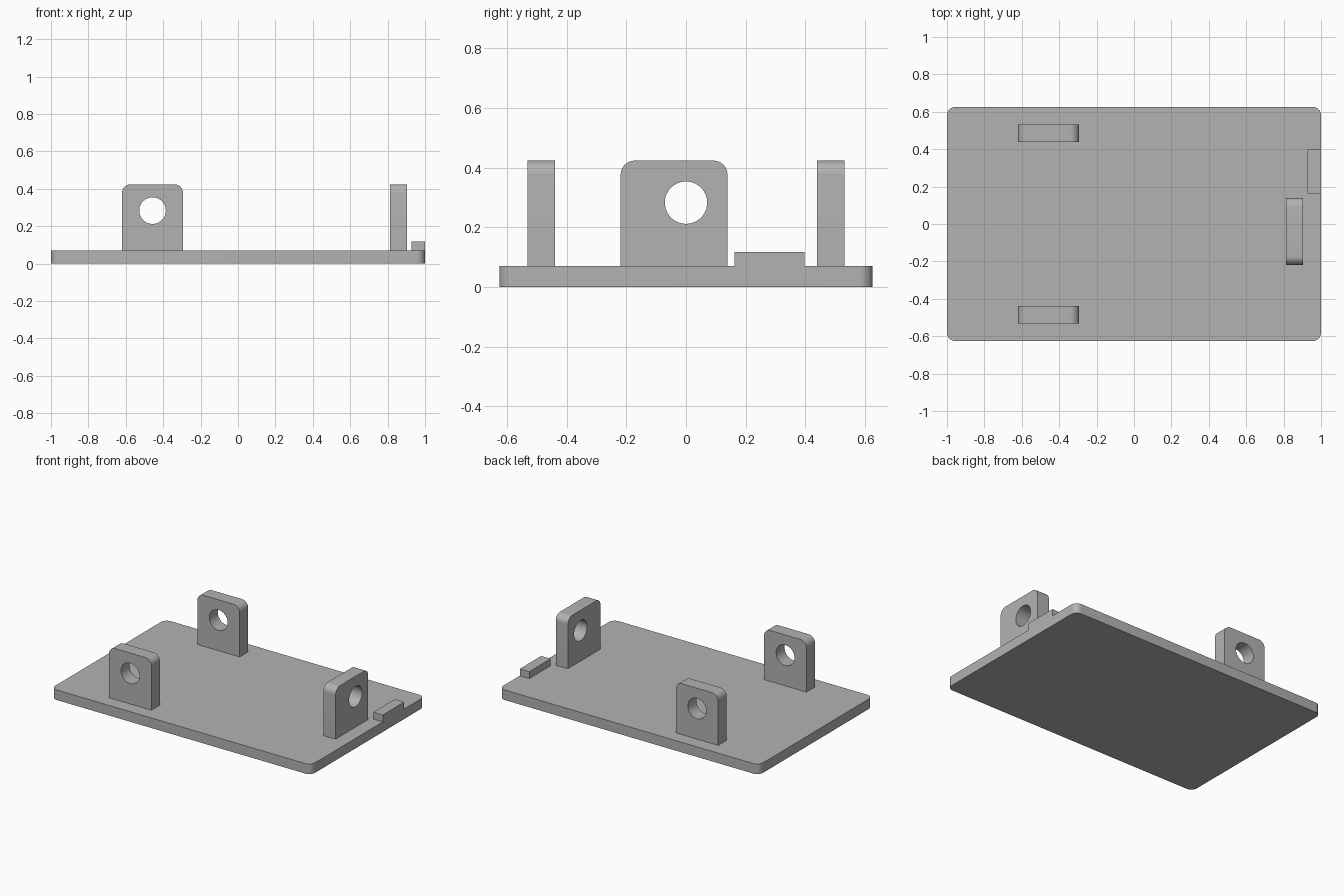
import bpy
import bmesh
from math import cos, sin, pi
from mathutils import Matrix, Vector

cube = bpy.data.objects.get("Cube")
if cube:
    bpy.data.objects.remove(cube, do_unlink=True)

GREY = (0.45, 0.45, 0.45, 1.0)
grey = bpy.data.materials.new("plain grey")
grey.use_nodes = True
grey.diffuse_color = GREY
grey.node_tree.nodes["Principled BSDF"].inputs["Base Color"].default_value = GREY

BASE_TOP = 0.07
LUG_TOP = 0.424
HOLE_Z = 0.283
HOLE_R = 0.071


def rounded_rect(x0, x1, y0, y1, radii, steps=10):
    """Counter-clockwise outline; radii run from the lower left corner."""
    corners = [(x0, y0, 1, 1), (x1, y0, -1, 1), (x1, y1, -1, -1), (x0, y1, 1, -1)]
    points = []
    for i, ((x, y, sx, sy), r) in enumerate(zip(corners, radii)):
        if r == 0:
            points.append((x, y))
            continue
        for k in range(steps + 1):
            a = pi + (i + k / steps) * pi / 2
            points.append((x + sx * r + r * cos(a), y + sy * r + r * sin(a)))
    return points


def circle(x, y, r, steps=48):
    return [(x + r * cos(2 * pi * k / steps), y + r * sin(2 * pi * k / steps))
            for k in range(steps)]


def plate(name, loops, thickness, matrix):
    """Extrude a filled outline (with optional holes) about its own plane."""
    curve = bpy.data.curves.new(name, 'CURVE')
    curve.dimensions = '2D'
    curve.fill_mode = 'BOTH'
    curve.extrude = thickness / 2
    for loop in loops:
        spline = curve.splines.new('POLY')
        spline.points.add(len(loop) - 1)
        for point, (x, y) in zip(spline.points, loop):
            point.co = (x, y, 0, 1)
        spline.use_cyclic_u = True
    temp = bpy.data.objects.new(name + "_outline", curve)
    mesh = bpy.data.meshes.new_from_object(temp)
    bpy.data.objects.remove(temp)
    bpy.data.curves.remove(curve)

    # Weld walls to caps and place the part
    bm = bmesh.new()
    bm.from_mesh(mesh)
    bmesh.ops.remove_doubles(bm, verts=bm.verts, dist=1e-5)
    bmesh.ops.transform(bm, matrix=matrix, verts=bm.verts)
    bmesh.ops.recalc_face_normals(bm, faces=bm.faces)
    bm.to_mesh(mesh)
    bm.free()
    mesh.name = name
    mesh.materials.clear()
    mesh.materials.append(grey)
    obj = bpy.data.objects.new(name, mesh)
    bpy.context.collection.objects.link(obj)
    bpy.ops.object.select_all(action='DESELECT')
    obj.select_set(True)
    bpy.context.view_layer.objects.active = obj
    bpy.ops.object.shade_smooth_by_angle(angle=pi / 6)
    return obj


def lug(name, u0, u1, hole_u, matrix):
    """Upright mounting lug with rounded top corners and a round hole."""
    outline = rounded_rect(u0, u1, BASE_TOP, LUG_TOP, (0, 0, 0.047, 0.047))
    return plate(name, [outline, circle(hole_u, HOLE_Z, HOLE_R)], 0.093, matrix)


# Base plate
plate("base_plate", [rounded_rect(-1, 1, -0.626, 0.626, [0.045] * 4)], BASE_TOP,
      Matrix.Translation((0, 0, BASE_TOP / 2)))

# Pair of side lugs, facing front and back
upright = Matrix.Rotation(pi / 2, 4, 'X')
for name, side in (("front_lug", -1), ("back_lug", 1)):
    lug(name, -0.62, -0.294, -0.457,
        Matrix.Translation((0, side * 0.485, 0)) @ upright)

# End lug, facing sideways, with its hole off centre
lug("end_lug", -0.219, 0.139, 0.0,
    Matrix.Translation((0.858, 0, 0)) @ Matrix.Rotation(pi / 2, 4, 'Z') @ upright)

# Small raised step on the end edge
plate("edge_step", [rounded_rect(0.927, 1, 0.163, 0.398, [0] * 4)], 0.048,
      Matrix.Translation((0, 0, BASE_TOP + 0.024)))
